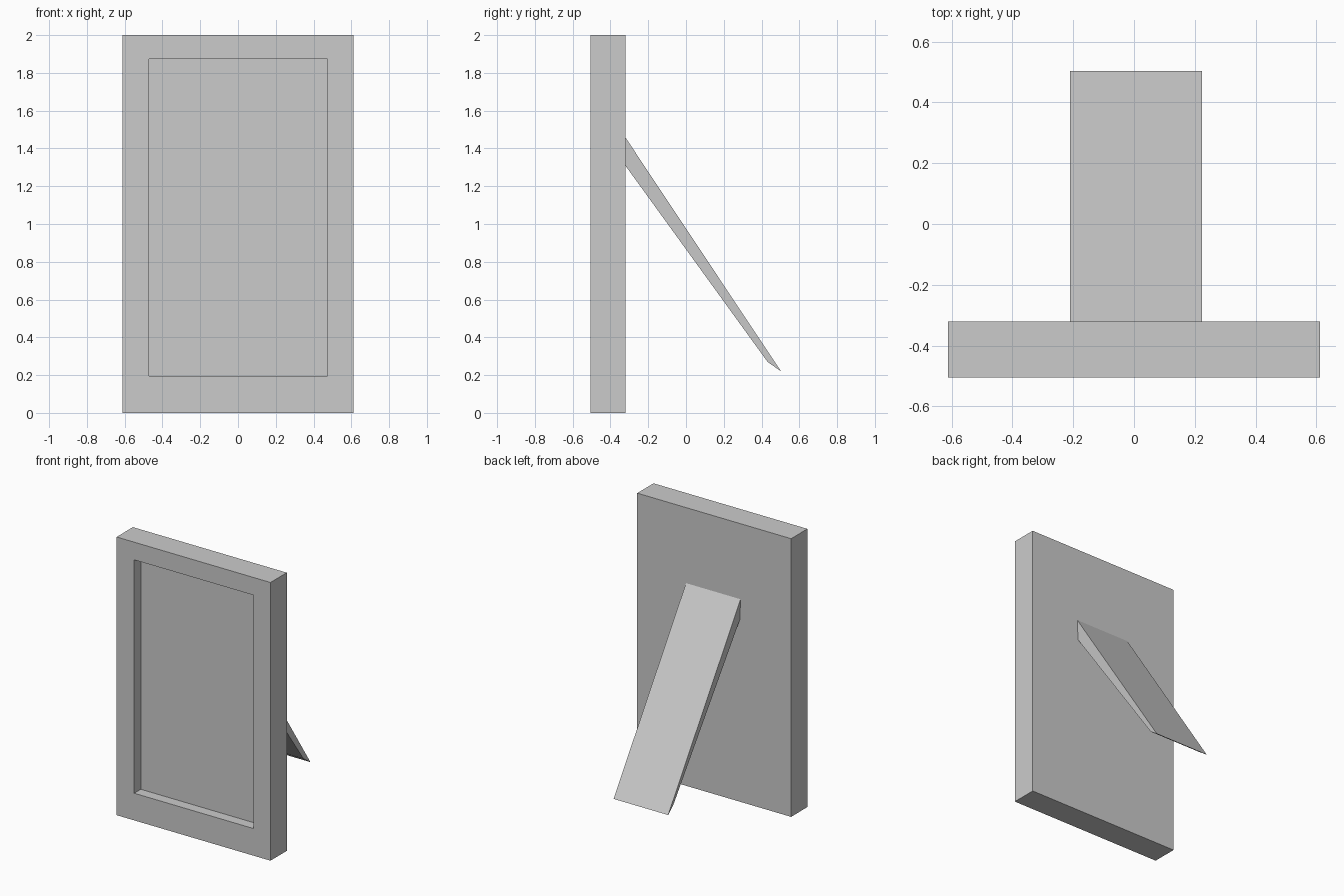
import bpy
import bmesh

default_cube = bpy.data.objects.get("Cube")
if default_cube:
    bpy.data.objects.remove(default_cube, do_unlink=True)

# One plain grey for everything
GREY = (0.6, 0.6, 0.6, 1.0)
grey = bpy.data.materials.new("light grey")
grey.use_nodes = True
grey.diffuse_color = GREY
grey.node_tree.nodes["Principled BSDF"].inputs["Base Color"].default_value = GREY


def add_object(name, bm):
    bmesh.ops.recalc_face_normals(bm, faces=bm.faces)
    mesh = bpy.data.meshes.new(name)
    bm.to_mesh(mesh)
    bm.free()
    mesh.materials.append(grey)
    obj = bpy.data.objects.new(name, mesh)
    bpy.context.collection.objects.link(obj)
    return obj


def rectangle(bm, x0, x1, z0, z1, y):
    return [bm.verts.new((x, y, z))
            for x, z in ((x0, z0), (x1, z0), (x1, z1), (x0, z1))]


def bridge(bm, a, b):
    for i in range(len(a)):
        j = (i + 1) % len(a)
        bm.faces.new((a[i], a[j], b[j], b[i]))


# Frame: nested rectangles from the back, round the rim, into the recess
FRONT, BACK, RECESS = -0.505, -0.32, 0.075
outer = (-0.612, 0.612, 0, 2)
inner = (-0.472, 0.475, 0.195, 1.873)
bm = bmesh.new()
rings = [rectangle(bm, *outer, BACK), rectangle(bm, *outer, FRONT),
         rectangle(bm, *inner, FRONT), rectangle(bm, *inner, FRONT + RECESS)]
for a, b in zip(rings, rings[1:]):
    bridge(bm, a, b)
bm.faces.new(rings[0])
bm.faces.new(rings[-1])
add_object("picture_frame", bm)

# Back stand: sloping side profile, underside slightly narrower than the top
MIDDLE, HALF, INSET = 0.007, 0.217, 0.006
profile = [(BACK, 1.457, 0), (BACK, 1.308, INSET),
           (0.432, 0.27, INSET), (0.503, 0.22, 0)]
bm = bmesh.new()
sides = [[bm.verts.new((MIDDLE + s * (HALF - inset), y, z))
          for y, z, inset in profile] for s in (-1, 1)]
bridge(bm, *sides)
for side in sides:
    bm.faces.new(side)
add_object("back_stand", bm)
